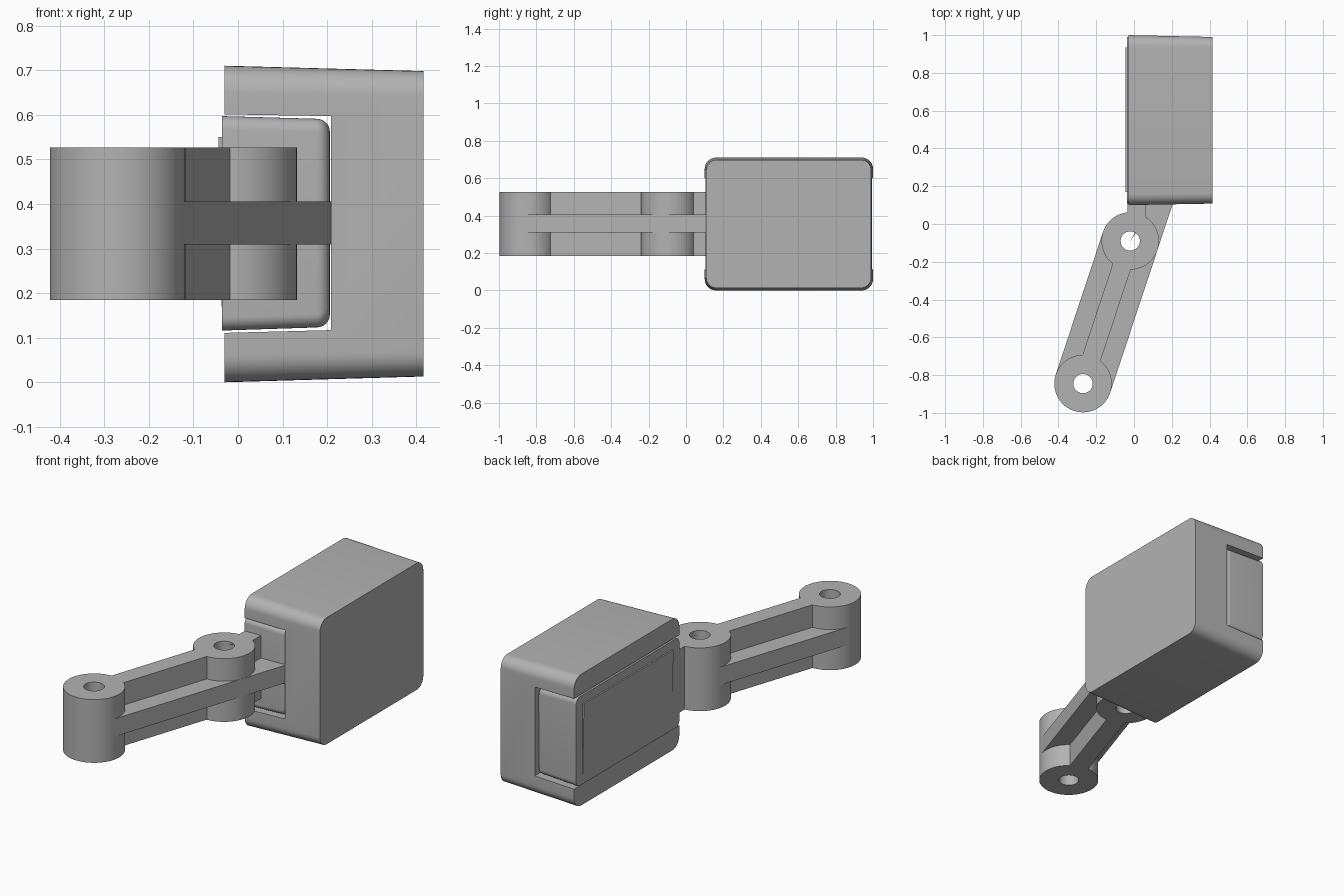
import bpy
import bmesh
from math import sin, cos, pi, radians
from mathutils import Vector

if "Cube" in bpy.data.objects:
    bpy.data.objects.remove(bpy.data.objects["Cube"], do_unlink=True)

grey = bpy.data.materials.new("mid grey")
grey.use_nodes = True
grey.diffuse_color = (0.45, 0.45, 0.45, 1)
grey.node_tree.nodes["Principled BSDF"].inputs["Base Color"].default_value = grey.diffuse_color


def loft(name, loops):
    """Skin a closed solid through matching loops of points."""
    bm = bmesh.new()
    rings = [[bm.verts.new(p) for p in loop] for loop in loops]
    n = len(rings[0])
    for a, b in zip(rings, rings[1:]):
        for i in range(n):
            j = (i + 1) % n
            bm.faces.new((a[i], a[j], b[j], b[i]))
    bm.faces.new(rings[0])
    bm.faces.new(rings[-1])
    bmesh.ops.recalc_face_normals(bm, faces=bm.faces)
    mesh = bpy.data.meshes.new(name)
    bm.to_mesh(mesh)
    bm.free()
    mesh.materials.append(grey)
    obj = bpy.data.objects.new(name, mesh)
    bpy.context.collection.objects.link(obj)
    return obj


def section(x, y0, y1, z0, z1, r, inset=0.0, steps=8):
    """Rounded rectangle across x."""
    y0, y1, z0, z1 = y0 + inset, y1 - inset, z0 + inset, z1 - inset
    corners = [(y1 - r, z1 - r), (y0 + r, z1 - r), (y0 + r, z0 + r), (y1 - r, z0 + r)]
    pts = []
    for q, (cy, cz) in enumerate(corners):
        for i in range(steps + 1):
            a = (q + i / steps) * pi / 2
            pts.append((x, cy + r * cos(a), cz + r * sin(a)))
    return pts


def slab(name, outline, z0, z1):
    return loft(name, [[(x, y, z) for x, y in outline] for z in (z0, z1)])


def cylinder(name, centre, r, z0, z1, n=64):
    ring = [(centre.x + r * cos(2 * pi * i / n), centre.y + r * sin(2 * pi * i / n)) for i in range(n)]
    return slab(name, ring, z0, z1)


def combine(target, other, operation):
    mod = target.modifiers.new("combine", 'BOOLEAN')
    mod.operation = operation
    mod.solver = 'EXACT'
    mod.object = other
    bpy.context.view_layer.objects.active = target
    bpy.ops.object.modifier_apply(modifier=mod.name)
    bpy.data.objects.remove(other, do_unlink=True)


def smooth(obj):
    bpy.ops.object.select_all(action='DESELECT')
    obj.select_set(True)
    bpy.context.view_layer.objects.active = obj
    bpy.ops.object.shade_smooth_by_angle(angle=radians(30))


# Housing: drafted block with a channel along its open side
housing = loft("housing", [
    section(-0.03, 0.10, 1.0, 0.0, 0.71, 0.06),
    section(0.416, 0.108, 0.99, 0.013, 0.698, 0.055)])
channel = loft("channel", [
    [(x, y, z) for y, z in ((-0.1, low), (1.2, low), (1.2, high), (-0.1, high))]
    for x, low, high in ((-0.1, 0.109, 0.602), (0.209, 0.117, 0.597))])
combine(housing, channel, 'DIFFERENCE')
smooth(housing)

# Insert: rounded block sitting in the channel
r = 0.03
loops = [section(-0.036, 0.108, 0.99, 0.116, 0.597, r)]
for i in range(7):
    a = i / 6 * pi / 2
    loops.append(section(0.176 + r * sin(a), 0.113, 0.985, 0.123, 0.591, r, r * 0.95 * (1 - cos(a))))
insert = loft("insert", loops)
smooth(insert)

# Thin cover plate on the insert, leaning out slightly at the top
loft("cover_plate", [
    [(x, y, z) for x, z in ((-0.034, 0.17), (-0.037, 0.17), (-0.044, 0.55), (-0.034, 0.55))]
    for y in (0.17, 0.935)])

# Arm: web, central rib, two bosses and a root rib joined into one piece
near, far = Vector((-0.02, -0.09)), Vector((-0.27, -0.845))
along = (near - far).normalized()
side = Vector((along.y, -along.x))
radius, bottom, top = 0.152, 0.185, 0.527


def edge_point(offset, y):
    """Point at height y on the line parallel to the arm."""
    base = far + side * offset
    return base + along * ((y - base.y) / along.y)


root_y = 0.13
web = [far - side * radius, far + side * radius, edge_point(radius, root_y),
       (-0.035, root_y), (-0.035, near.y), near - side * radius]
arm = slab("arm", web, 0.309, 0.405)
rib = [far - side * 0.05, far + side * 0.05, near + side * 0.05, near - side * 0.05]
combine(arm, slab("rib", rib, bottom, top), 'UNION')
root = [(-0.035, near.y), (0.06, near.y), (0.06, root_y), (-0.035, root_y)]
combine(arm, slab("root_rib", root, bottom, top), 'UNION')
for centre in (near, far):
    combine(arm, cylinder("boss", centre, radius, bottom, top), 'UNION')
for centre in (near, far):
    combine(arm, cylinder("bore", centre, 0.051, 0.0, 0.7), 'DIFFERENCE')
smooth(arm)
